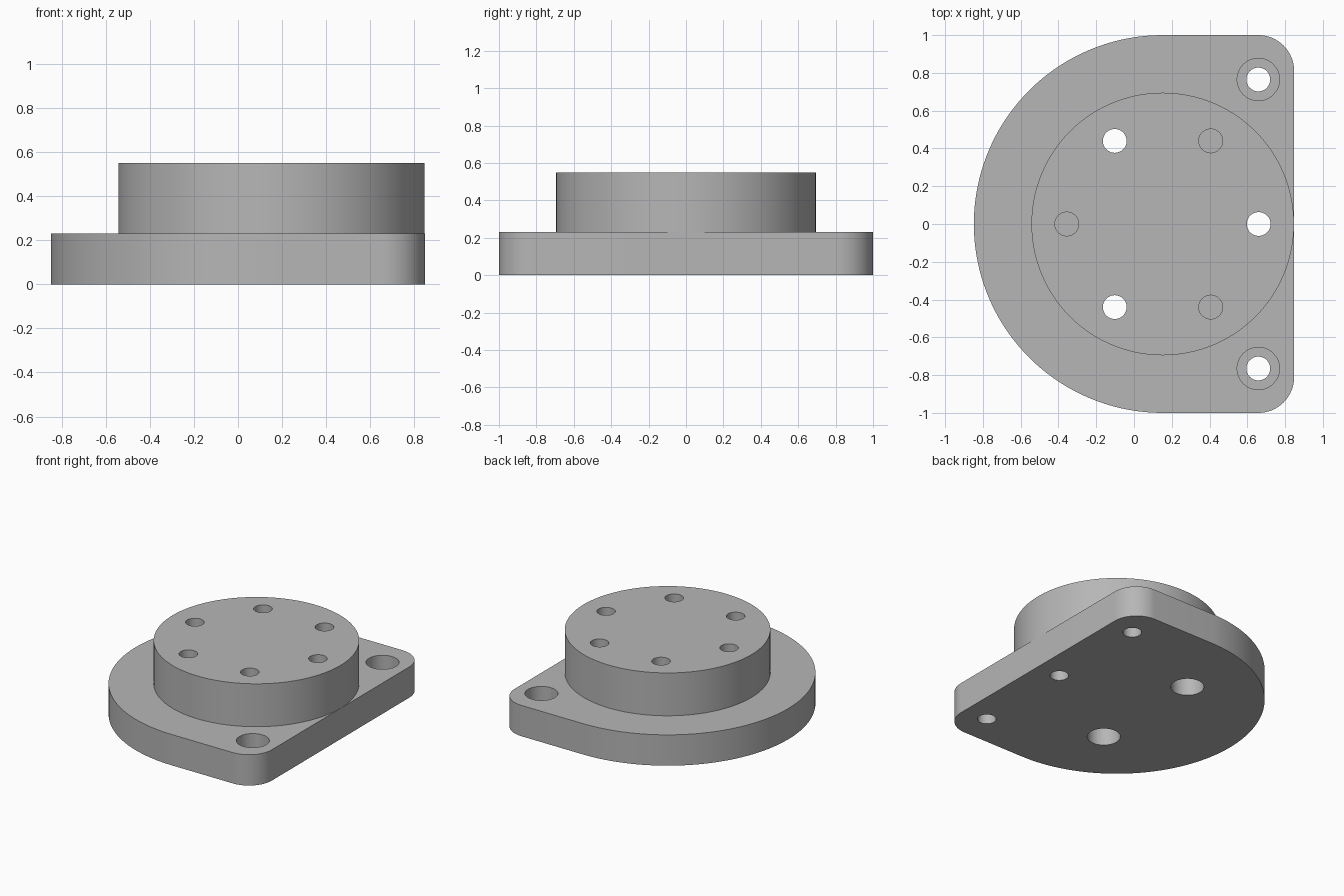
import bpy, bmesh
from math import cos, sin, pi, radians

if "Cube" in bpy.data.objects:
    bpy.data.objects.remove(bpy.data.objects["Cube"])

CX, EDGE = 0.152, 0.848          # disc centre and flat edge along x
PLATE_TOP, BOSS_TOP = 0.23, 0.55
BOSS_R, HOLE_R, BORE_R = 0.695, 0.063, 0.112
CORNER_R = 0.19

grey = bpy.data.materials.new("machined grey")
grey.use_nodes = True
colour = (0.47, 0.47, 0.47, 1)
grey.diffuse_color = colour
grey.node_tree.nodes["Principled BSDF"].inputs["Base Color"].default_value = colour


def arc(cx, cy, r, start, end, steps):
    angles = [radians(start + (end - start) * i / steps) for i in range(steps + 1)]
    return [(cx + r * cos(a), cy + r * sin(a)) for a in angles]


def prism(name, outline, z0, z1):
    """Extrude a closed outline from z0 to z1."""
    bm = bmesh.new()
    base = bm.faces.new([bm.verts.new((x, y, z0)) for x, y in outline])
    top = bmesh.ops.extrude_face_region(bm, geom=[base])["geom"]
    verts = [g for g in top if isinstance(g, bmesh.types.BMVert)]
    bmesh.ops.translate(bm, verts=verts, vec=(0, 0, z1 - z0))
    bmesh.ops.recalc_face_normals(bm, faces=bm.faces)
    mesh = bpy.data.meshes.new(name)
    bm.to_mesh(mesh)
    bm.free()
    mesh.materials.append(grey)
    obj = bpy.data.objects.new(name, mesh)
    bpy.context.collection.objects.link(obj)
    return obj


def cylinder(name, x, y, r, z0, z1, sides=48):
    return prism(name, arc(x, y, r, 0, 360, sides)[:-1], z0, z1)


def combine(target, other, operation):
    """Apply a boolean and discard the helper."""
    mod = target.modifiers.new(operation, "BOOLEAN")
    mod.operation, mod.solver, mod.object = operation, "EXACT", other
    bpy.context.view_layer.objects.active = target
    bpy.ops.object.modifier_apply(modifier=mod.name)
    bpy.data.objects.remove(other)


# Base plate: half disc running into a straight edge with rounded corners
fx, fy = EDGE - CORNER_R, 1 - CORNER_R
outline = (arc(CX, 0, 1, 90, 270, 72)
           + arc(fx, -fy, CORNER_R, 270, 360, 16)
           + arc(fx, fy, CORNER_R, 0, 90, 16))
flange = prism("mounting_flange", outline, 0, PLATE_TOP)

# Raised round boss
combine(flange, cylinder("boss", CX, 0, BOSS_R, 0.1, BOSS_TOP, 144), "UNION")

# Ring of six holes: alternately through and blind
for i in range(6):
    a = i * pi / 3
    x, y = CX + 0.508 * cos(a), 0.508 * sin(a)
    bottom = -0.1 if i % 2 == 0 else 0.25
    combine(flange, cylinder("ring_hole", x, y, HOLE_R, bottom, 0.7), "DIFFERENCE")
    if i in (2, 4):  # counterbored from below
        combine(flange, cylinder("lower_bore", x, y, BORE_R, -0.1, 0.23), "DIFFERENCE")

# Corner mounting holes, counterbored from above
for side in (-1, 1):
    x, y = CX + 0.506, side * 0.765
    combine(flange, cylinder("corner_hole", x, y, HOLE_R, -0.1, 0.7), "DIFFERENCE")
    combine(flange, cylinder("corner_bore", x, y, BORE_R, 0.11, 0.7), "DIFFERENCE")

# Smooth round walls, sharp rims
bpy.ops.object.select_all(action="DESELECT")
flange.select_set(True)
bpy.context.view_layer.objects.active = flange
bpy.ops.object.shade_smooth_by_angle(angle=radians(30))
